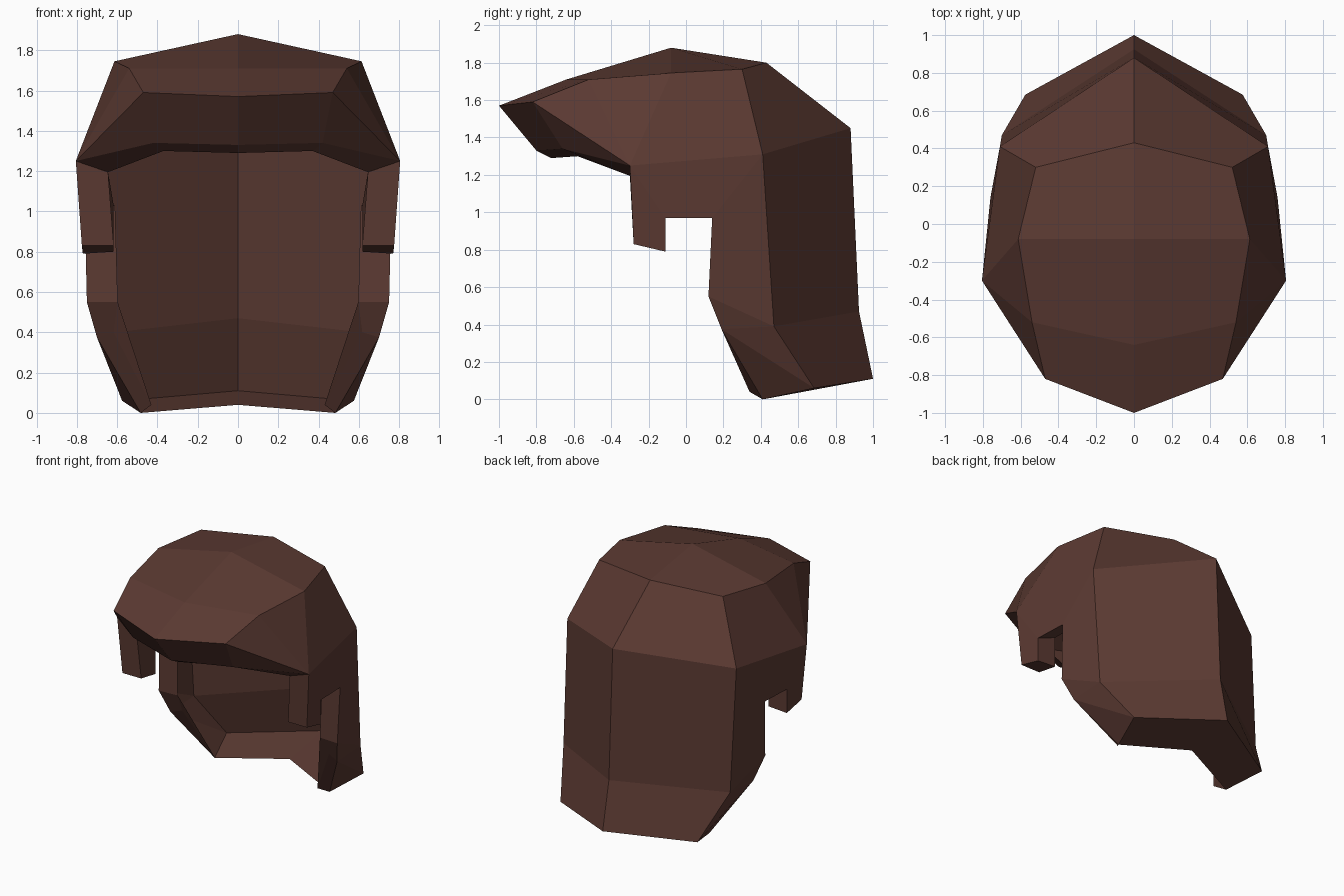
import bpy, bmesh

if "Cube" in bpy.data.objects:
    bpy.data.objects.remove(bpy.data.objects["Cube"])

hair = bpy.data.materials.new("dark brown hair")
hair.diffuse_color = (0.105, 0.042, 0.032, 1)
hair.use_nodes = True
hair.node_tree.nodes["Principled BSDF"].inputs["Base Color"].default_value = hair.diffuse_color


def loft(name, *strips):
    """Bridge pairs of rows into faces, weld them, and mirror across x."""
    bm = bmesh.new()
    for a, b in strips:
        for i in range(len(a) - 1):
            loop = []
            for p in (a[i], a[i + 1], b[i + 1], b[i]):
                if p not in loop:
                    loop.append(p)
            if len(loop) > 2:
                bm.faces.new([bm.verts.new(p) for p in loop])
    bmesh.ops.remove_doubles(bm, verts=bm.verts, dist=0.001)
    bmesh.ops.recalc_face_normals(bm, faces=bm.faces)
    me = bpy.data.meshes.new(name)
    bm.to_mesh(me)
    bm.free()
    me.materials.append(hair)
    ob = bpy.data.objects.new(name, me)
    bpy.context.collection.objects.link(ob)
    m = ob.modifiers.new("mirror", "MIRROR")
    m.use_clip = True
    return ob


# Shared corners
temple = (0.805, -0.30, 1.25)
temple_in = (0.645, -0.30, 1.195)
shoulder = (0.71, 0.41, 1.31)
nape = (0.70, 0.47, 0.39)
tail = (0.575, 0.685, 0.06)
tip = (0.483, 0.41, 0.0)
tip_in = (0.43, 0.34, 0.04)
jaw = (0.70, 0.19, 0.375)
jaw_in = (0.617, 0.21, 0.40)

# Crown: centre line down to the ring around the top of the head
centre = [(0, -1, 1.57), (0, -0.64, 1.71), (0, -0.08, 1.88), (0, 0.43, 1.80)]
ring = [(0.47, -0.82, 1.59), (0.54, -0.52, 1.71), (0.613, -0.08, 1.745), (0.52, 0.30, 1.765)]
loft("crown", (centre, ring), (ring, [temple, temple, temple, shoulder]))

# Back of the hair, hanging to the neck
back = [centre[3], (0, 0.88, 1.45), (0, 0.925, 0.47), (0, 1.0, 0.11), (0, 0.62, 0.04)]
loft("back_hair", (back, [ring[3], shoulder, nape, tail, tip]))

# Brow: underside of the fringe and its folded rim
brow = [(0, -0.80, 1.33), (0.42, -0.66, 1.34), temple]
brow_in = [(0, -0.72, 1.29), (0.37, -0.58, 1.30), temple_in]
loft("fringe", ([centre[0], ring[0], temple], brow), (brow, brow_in))

# Side panel with the ear notch cut below it
notch_front, notch_back = (0.77, -0.11, 0.97), (0.76, 0.14, 0.97)
lock = (0.75, 0.12, 0.55)
loft("side_hair",
     ([temple, shoulder], [notch_front, notch_back]),
     ([shoulder, nape], [notch_back, lock]),
     ([lock, nape], [jaw, nape]),
     ([jaw, nape], [jaw, tail]),
     ([jaw, tail], [tip, tail]))

# Sideburn in front of the ear
burn_out = [temple, (0.775, -0.28, 0.83), (0.77, -0.11, 0.79), notch_front]
burn_in = [temple_in, (0.617, -0.28, 0.83), (0.617, -0.11, 0.80), (0.617, -0.11, 1.03)]
loft("sideburn", (burn_out, burn_in), (burn_out[:2], burn_out[:1:-1]),
     (burn_in[:2], burn_in[:1:-1]))

# Folded edge around the ear and down the rear lock
edge_out = [notch_front, notch_back, lock, jaw, tip]
edge_in = [burn_in[3], (0.61, 0.14, 1.03), (0.597, 0.13, 0.55), jaw_in, tip_in]
loft("ear_edge", (edge_out, edge_in), ([edge_in[2], jaw_in], [tip_in, tip_in]))
